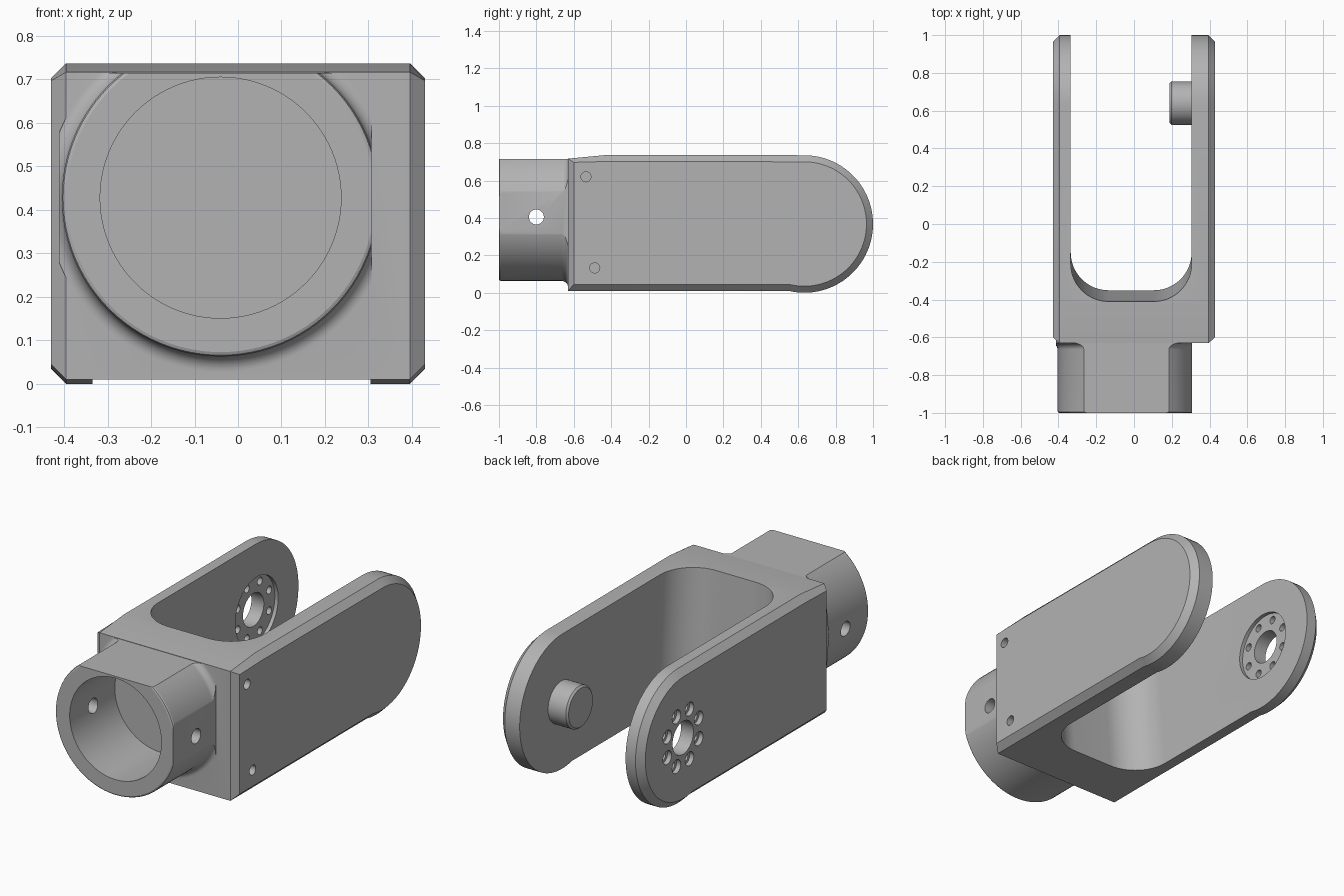
import bpy, bmesh
from math import sin, cos, pi, radians
from mathutils import Matrix, Vector

if "Cube" in bpy.data.objects:
    bpy.data.objects.remove(bpy.data.objects["Cube"], do_unlink=True)

grey = bpy.data.materials.new("machined_grey")
grey.use_nodes = True
grey.diffuse_color = (0.45, 0.45, 0.45, 1)
grey.node_tree.nodes["Principled BSDF"].inputs["Base Color"].default_value = grey.diffuse_color


def finish(name, bm):
    bmesh.ops.recalc_face_normals(bm, faces=bm.faces)
    mesh = bpy.data.meshes.new(name)
    bm.to_mesh(mesh)
    bm.free()
    mesh.materials.append(grey)
    obj = bpy.data.objects.new(name, mesh)
    bpy.context.collection.objects.link(obj)
    return obj


def loft(name, loops):
    """Solid skinned through closed loops with equal point counts."""
    bm = bmesh.new()
    rings = [[bm.verts.new(p) for p in loop] for loop in loops]
    n = len(rings[0])
    for a, b in zip(rings, rings[1:]):
        for i in range(n):
            j = (i + 1) % n
            bm.faces.new((a[i], a[j], b[j], b[i]))
    bm.faces.new(rings[0])
    bm.faces.new(rings[-1])
    return finish(name, bm)


def box(name, lo, hi):
    bm = bmesh.new()
    bmesh.ops.create_cube(bm, size=1)
    for v in bm.verts:
        v.co = [l + (c + 0.5) * (h - l) for c, l, h in zip(v.co, lo, hi)]
    return finish(name, bm)


def lathe(name, axis, centre, stations, sides=96):
    """Round solid along x or y; stations are (position, radius)."""
    loops = []
    for pos, r in stations:
        ring = []
        for i in range(sides):
            u, w = r * cos(2 * pi * i / sides), r * sin(2 * pi * i / sides)
            p = (pos, centre[0] + u, centre[1] + w) if axis == "x" else (centre[0] + u, pos, centre[1] + w)
            ring.append(p)
        loops.append(ring)
    return loft(name, loops)


def combine(target, tool, operation="DIFFERENCE"):
    mod = target.modifiers.new("cut", "BOOLEAN")
    mod.operation = operation
    mod.solver = "EXACT"
    mod.object = tool
    bpy.context.view_layer.objects.active = target
    bpy.ops.object.modifier_apply(modifier=mod.name)
    bpy.data.objects.remove(tool, do_unlink=True)


def smooth(obj):
    bpy.ops.object.select_all(action="DESELECT")
    obj.select_set(True)
    bpy.context.view_layer.objects.active = obj
    bpy.ops.object.shade_smooth_by_angle(angle=radians(20))


# Fork block: side profile with round tips and a chamfered outer rim
HALF, CH, FRONT, MID, TIP_Y, TIP_R = 0.43, 0.035, -0.63, 0.3675, 0.6325, 0.3675


def side_profile(x, inset, front_inset, slope_top):
    pts = [(FRONT + front_inset, slope_top), (FRONT + front_inset, 0.01 + inset)]
    for i in range(49):
        a = radians(-103.4 + i * 193.4 / 48)
        r = TIP_R - inset
        pts.append((TIP_Y + r * cos(a), MID + r * sin(a)))
    pts.append((-0.42, 2 * MID + 0.002 - inset))
    return [(x, y, z) for y, z in pts]


body = loft("clevis_body", [
    side_profile(-HALF, CH, 0.03, 0.697),
    side_profile(CH - HALF, 0, 0, 0.717),
    side_profile(HALF - CH, 0, 0, 0.717),
    side_profile(HALF, CH, 0.03, 0.697)])

# Socket: round collar with a flared root, flattened on top and on one side
AXIS = (-0.04, 0.428)
R, F = 0.365, 0.035
stations = [(-1.0, R - 0.01), (-0.997, R - 0.003), (-0.99, R)]
for i in range(9):
    t = i / 8 * pi / 2
    stations.append((FRONT - F + F * sin(t), R + F * (1 - cos(t))))
stations.append((-0.58, R + F))
socket = lathe("socket", "y", AXIS, stations)
combine(socket, box("trim", (-0.412, -1.2, 0.03), (0.307, -0.4, 0.715)), "INTERSECT")
combine(body, socket, "UNION")

# Blind bore and cross-pin hole in the socket
combine(body, lathe("bore", "y", AXIS, [(-1.1, 0.277), (-0.61, 0.277)]))
combine(body, lathe("cross_hole", "x", (-0.8, 0.405), [(-0.6, 0.04), (0.6, 0.04)], 32))

# Fork slot: rounded U whose closed end leans forward towards the top
LEFT, RIGHT, CORNER = -0.335, 0.305, 0.2


def slot_loop(z):
    end = -0.35 - 0.06 * z / 0.735
    pts = [(RIGHT, 1.3), (LEFT, 1.3)]
    for cx, start in ((LEFT + CORNER, pi), (RIGHT - CORNER, 1.5 * pi)):
        for i in range(17):
            a = start + i / 16 * pi / 2
            pts.append((cx + CORNER * cos(a), end + CORNER + CORNER * sin(a)))
    return [(x, y, z) for x, y in pts]


combine(body, loft("slot", [slot_loop(-0.1), slot_loop(0.85)]))

# Bearing seat in the right arm: inner recess, centre hole, ring of bolt holes
HUB = (0.64, MID)
combine(body, lathe("recess", "x", HUB, [(-0.355, 0.185), (-0.2, 0.185)], 64))
combine(body, lathe("hub_hole", "x", HUB, [(-0.6, 0.09), (-0.2, 0.09)], 48))
for i in range(8):
    a = (i + 0.5) * pi / 4
    c = (HUB[0] + 0.147 * cos(a), HUB[1] + 0.147 * sin(a))
    combine(body, lathe("bolt_hole", "x", c,
                        [(-0.5, 0.037), (-0.405, 0.037), (-0.405, 0.021), (-0.2, 0.021)], 24))

# Two small blind holes on the outer face of the left arm
for c in ((-0.535, 0.62), (-0.488, 0.133)):
    combine(body, lathe("dowel_hole", "x", c, [(0.37, 0.027), (0.6, 0.027)], 24))
smooth(body)

# Pivot pin inside the left arm
pin = lathe("pivot_pin", "x", HUB, [(0.188, 0.105), (0.198, 0.115), (0.32, 0.115)], 64)
smooth(pin)
